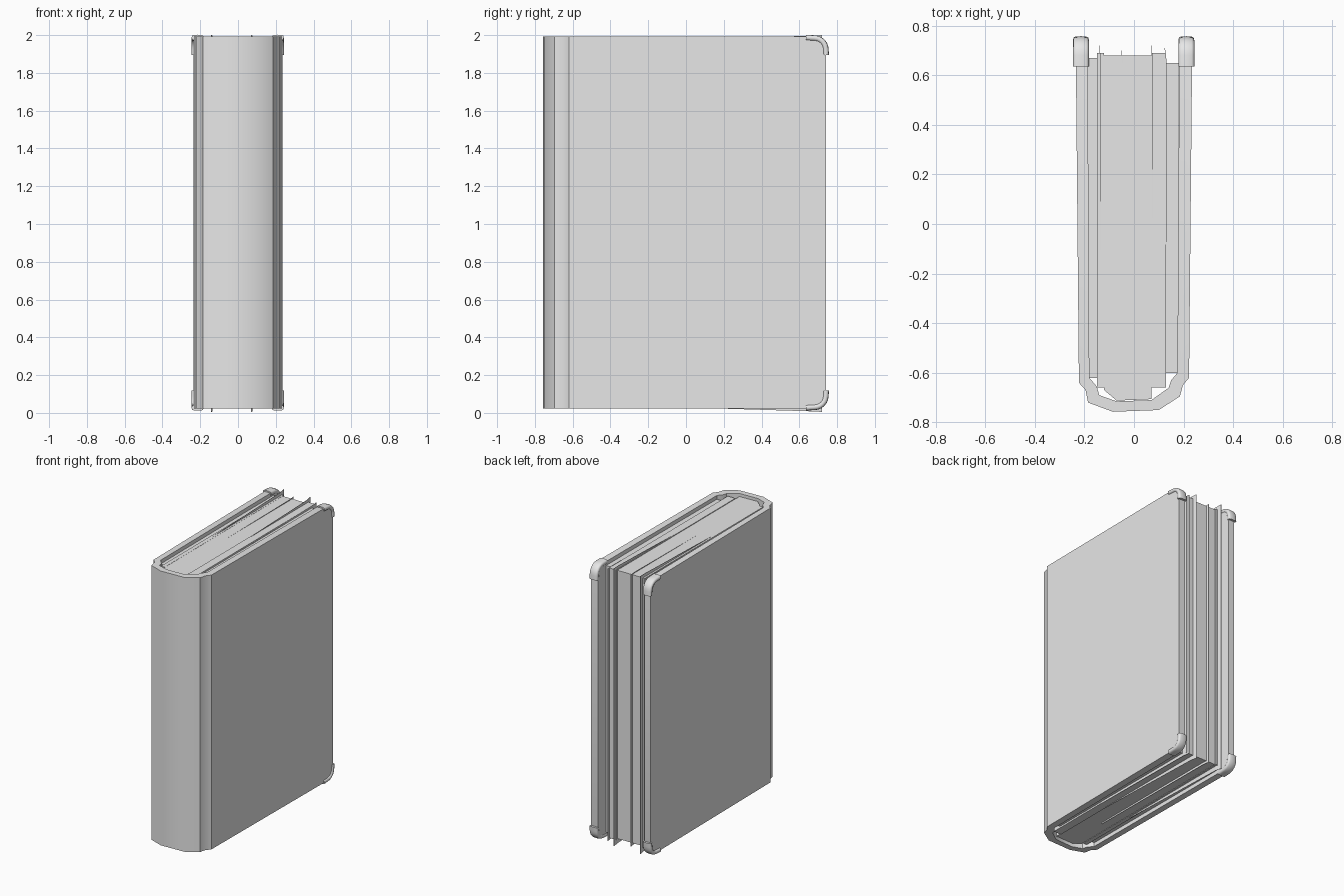
import bpy, bmesh, math

cube = bpy.data.objects.get("Cube")
if cube:
    bpy.data.objects.remove(cube, do_unlink=True)

grey = bpy.data.materials.new("plain grey")
grey.use_nodes = True
colour = (0.8, 0.8, 0.8, 1)
grey.diffuse_color = colour
grey.node_tree.nodes["Principled BSDF"].inputs["Base Color"].default_value = colour


def finish(bm, name, smooth=None):
    bmesh.ops.recalc_face_normals(bm, faces=bm.faces)
    mesh = bpy.data.meshes.new(name)
    bm.to_mesh(mesh)
    bm.free()
    mesh.materials.append(grey)
    obj = bpy.data.objects.new(name, mesh)
    bpy.context.collection.objects.link(obj)
    if smooth:
        bpy.ops.object.select_all(action='DESELECT')
        obj.select_set(True)
        bpy.context.view_layer.objects.active = obj
        bpy.ops.object.shade_smooth_by_angle(angle=math.radians(smooth))
    return obj


def prism(points, z0, z1):
    """Extrude a plan outline upwards."""
    bm = bmesh.new()
    face = bm.faces.new([bm.verts.new((x, y, z0)) for x, y in points])
    top = bmesh.ops.extrude_face_region(bm, geom=[face])["geom"]
    for v in top:
        if isinstance(v, bmesh.types.BMVert):
            v.co.z = z1
    return bm


# Cover: two boards and a rounded spine in one wrapped outline
outer = [(-.235, .74), (-.222, -.64), (-.195, -.67), (-.185, -.72), (-.085, -.757),
         (.1, -.75), (.185, -.695), (.197, -.65), (.222, -.62), (.235, .74)]
inner = [(.183, .74), (.175, -.6), (.15, -.63), (.14, -.66), (.07, -.71),
         (-.07, -.715), (-.14, -.69), (-.15, -.655), (-.18, -.62), (-.187, .74)]
bm = prism(outer + inner, .022, 1.992)
corners = [e for e in bm.edges if all(v.co.y > .7 for v in e.verts)
           and abs(e.verts[0].co.z - e.verts[1].co.z) < .01]
bmesh.ops.bevel(bm, geom=corners, offset=.06, segments=5, profile=.5, affect='EDGES')
finish(bm, "cover", 35)

# Page block with its end rounded to follow the spine
pages = [(-.12, .68), (-.12, -.67), (-.07, -.712), (.07, -.706), (.07, .68)]
finish(prism(pages, .045, 1.972), "page_block")

# Side stacks and endpapers, stepped in height and depth
stacks = [("left_stack", .07, .13, .69, -.66, .012),
          ("right_stack", -.15, -.12, .69, -.66, .008),
          ("left_endpaper", .13, .18, .65, -.6, 0),
          ("right_endpaper", -.185, -.15, .67, -.62, 0)]
for name, x0, x1, back, front, lift in stacks:
    outline = [(x0, front), (x1, front), (x1, back), (x0, back)]
    finish(prism(outline, .05 - lift, 1.965 + lift), name)

# Loose sheets that fan out beyond the block, curling at the back
sheets = [("left_loose_sheet", .075, -.2, .70, .03), ("right_loose_sheet", -.135, -.2, .70, .03),
          ("middle_sheet", -.045, -.38, .68, .008), ("left_thin_sheet", .13, -.17, .69, .01)]
for name, x, front, back, flare in sheets:
    bm = bmesh.new()
    rows = []
    for y, dx, out in ((front, 0, 0), (back - .03, 0, flare * .9), (back + .02, -.006, flare)):
        rows.append([bm.verts.new((x + dx + side, y, z))
                     for side, z in ((-.001, .035 - out), (.001, .035 - out),
                                     (.001, 1.97 + out), (-.001, 1.97 + out))])
    for a, b in zip(rows, rows[1:]):
        for i in range(4):
            bm.faces.new((a[i], a[i - 1], b[i - 1], b[i]))
    bm.faces.new(rows[0])
    bm.faces.new(rows[-1])
    finish(bm, name)


# Corner guards: flattened elbow tubes wrapped round each board corner
def corner_guard(name, x, top):
    path = [(.635, 1.987, 0), (.68, 1.984, 0)]
    for i in range(1, 6):
        a = math.radians(i * 15)
        path.append((.68 + .06 * math.sin(a), 1.924 + .06 * math.cos(a), a))
    path += [(.74, 1.924, math.pi / 2), (.742, 1.895, math.pi / 2)]
    bm = bmesh.new()
    rings = []
    for y, z, a in path:
        ring = []
        for k in range(12):
            t = 2 * math.pi * k / 12
            c, s = math.cos(t), math.sin(t)
            w = .032 * math.copysign(abs(c) ** .6, c)
            h = .015 * math.copysign(abs(s) ** .6, s)
            pz = z + h * math.cos(a)
            ring.append(bm.verts.new((x + w, y + h * math.sin(a), pz if top else 2.014 - pz)))
        rings.append(ring)
    for a, b in zip(rings, rings[1:]):
        for k in range(12):
            bm.faces.new((a[k], a[k - 1], b[k - 1], b[k]))
    bm.faces.new(rings[0])
    bm.faces.new(rings[-1])
    finish(bm, name, 50)


for side, x in (("left", .211), ("right", -.214)):
    for level, top in (("top", True), ("bottom", False)):
        corner_guard(f"{side}_{level}_corner_guard", x, top)
